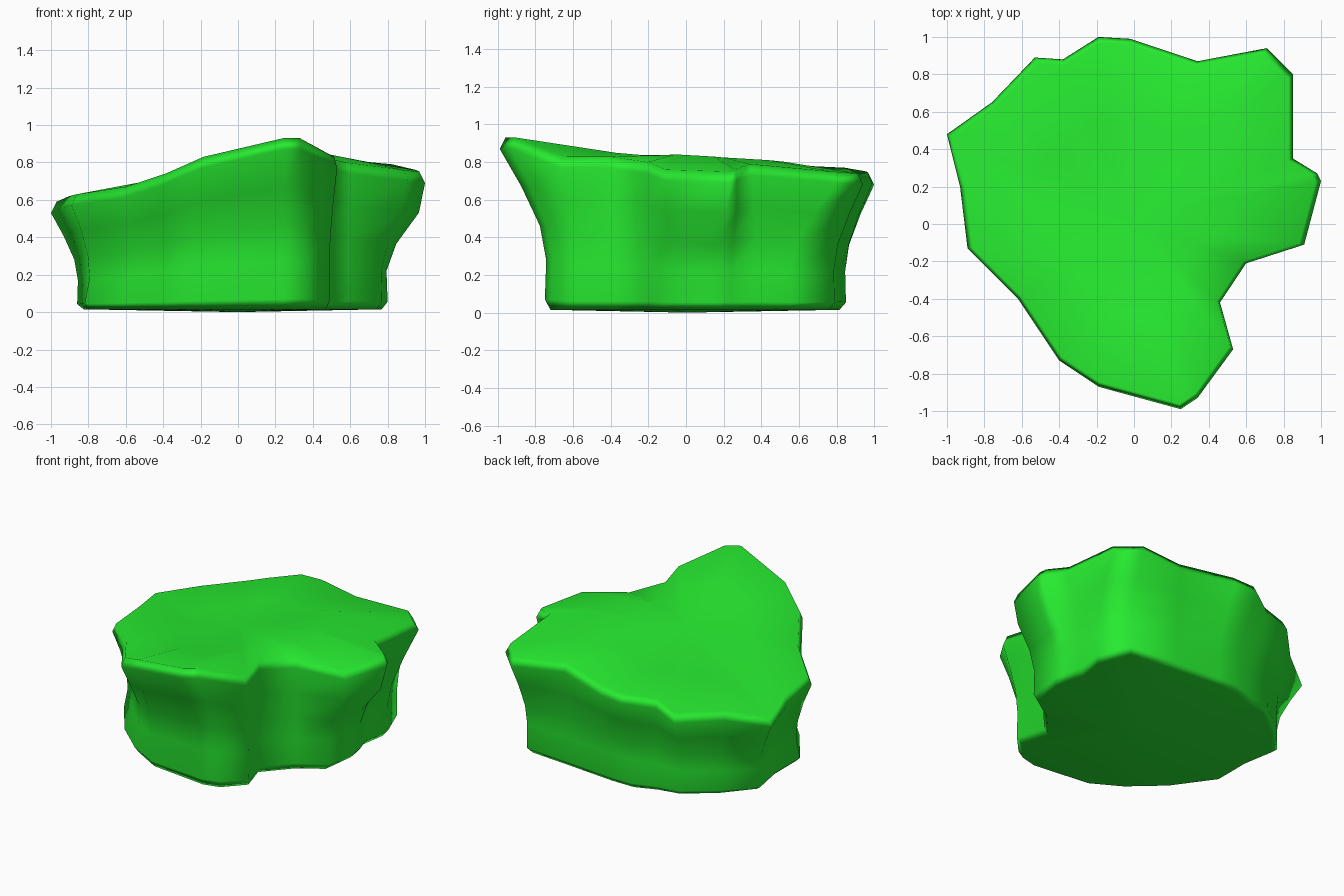
import bpy, bmesh

if "Cube" in bpy.data.objects:
    bpy.data.objects.remove(bpy.data.objects["Cube"])

# Plan columns, counter-clockwise: rim x, rim y, base x, base y, top height
COLS = [
    (1.00, .23, .80, .16, .75), (.98, .27, .79, .24, .76), (.85, .35, .75, .37, .79),
    (.85, .80, .78, .56, .75), (.71, .94, .69, .79, .74), (.34, .87, .33, .82, .77),
    (-.02, .99, 0, .85, .75), (-.19, 1.0, -.17, .85, .74), (-.38, .88, -.33, .79, .71),
    (-.53, .89, -.48, .76, .65), (-.76, .65, -.69, .60, .64), (-1.0, .48, -.86, .40, .59),
    (-.93, .20, -.82, .17, .62), (-.89, -.13, -.82, -.10, .63), (-.62, -.40, -.62, -.38, .67),
    (-.40, -.73, -.40, -.58, .74), (-.19, -.87, -.19, -.70, .83), (.25, -.99, .24, -.75, .93),
    (.34, -.93, .36, -.72, .93), (.53, -.67, .49, -.58, .83), (.46, -.42, .43, -.38, .83),
    (.60, -.21, .59, -.20, .80), (.91, -.11, .77, -.08, .76),
]
# Wall profile: (fraction of rim height, blend from base outline to rim outline)
WALL = [(.08, 0), (.32, -.03), (.53, .11), (.77, .52), (1, 1)]
# Local swelling (>1) or hollowing (<1) of the middle wall rings, by column
SWELL = {0: (1, 1.03, 1.07), 1: (1, 1.03, 1.05), 22: (1, 1.02, 1.05),
         13: (.97, .97, .98), 14: (.93, .91, .95), 15: (.97, .95, .98)}


def crown(x, y):
    return .79 + .17 * x - .15 * x * x - .06 * y


# Stack the outline rings from underside to top surface
rings = [[(c[2] * .96, c[3] * .96, .015) for c in COLS]]
for k, (f, b) in enumerate(WALL):
    ring = []
    for i, (rx, ry, bx, by, h) in enumerate(COLS):
        s = SWELL.get(i, (1, 1, 1))[k - 1] if 1 <= k <= 3 else 1
        ring.append(((bx + (rx - bx) * b) * s, (by + (ry - by) * b) * s, (h - .06) * f))
    rings.append(ring)
rings.append([(c[0] * .97, c[1] * .97, c[4]) for c in COLS])
rings.append([(c[0] * .55, c[1] * .55, crown(c[0] * .55, c[1] * .55)) for c in COLS])

bm = bmesh.new()
loops = [[bm.verts.new(p) for p in r] for r in rings]
n = len(COLS)
for lo, hi in zip(loops, loops[1:]):
    for i in range(n):
        j = (i + 1) % n
        bm.faces.new((lo[i], lo[j], hi[j], hi[i]))
# Close the top and the underside with fans
for loop, z, flip in ((loops[-1], .79, False), (loops[0], 0, True)):
    mid = bm.verts.new((0, 0, z))
    for i in range(n):
        a, b = loop[i], loop[(i + 1) % n]
        bm.faces.new((b, a, mid) if flip else (a, b, mid))
bmesh.ops.recalc_face_normals(bm, faces=bm.faces)

mesh = bpy.data.meshes.new("grassy_mound")
bm.to_mesh(mesh)
bm.free()
mound = bpy.data.objects.new("grassy_mound", mesh)
bpy.context.collection.objects.link(mound)

# Grass green
mat = bpy.data.materials.new("grass_green")
mat.diffuse_color = (.02, .83, .03, 1)
mat.use_nodes = True
mat.node_tree.nodes["Principled BSDF"].inputs["Base Color"].default_value = mat.diffuse_color
mesh.materials.append(mat)

# Soft, fully smooth shading, weighted so the top and walls read as flat
mesh.shade_smooth()
mound.modifiers.new("weighted_normals", 'WEIGHTED_NORMAL')
